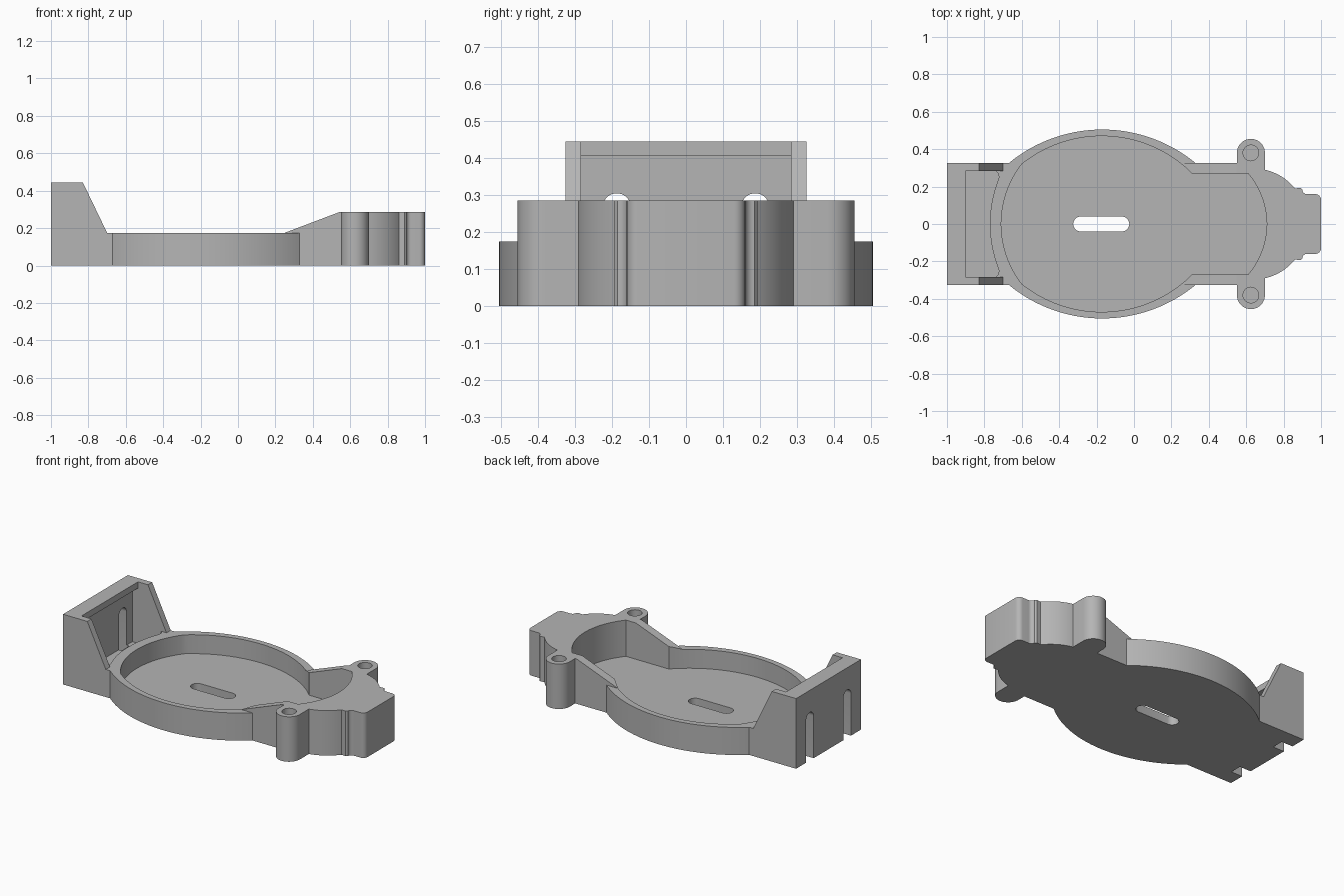
import bpy, bmesh, math
from mathutils import Vector

cube = bpy.data.objects.get("Cube")
if cube:
    bpy.data.objects.remove(cube, do_unlink=True)

grey = bpy.data.materials.new("plain_grey")
grey.use_nodes = True
COLOUR = (0.46, 0.46, 0.46, 1)
grey.diffuse_color = COLOUR
grey.node_tree.nodes["Principled BSDF"].inputs["Base Color"].default_value = COLOUR


def arc(a, b, c, n=32):
    """Points of the circular arc from a to c passing through b."""
    a, b, c = Vector(a), Vector(b), Vector(c)
    u, v = b - a, c - a
    d = 2 * (u.x * v.y - u.y * v.x)
    uu, vv = u.length_squared, v.length_squared
    centre = a + Vector((v.y * uu - u.y * vv, u.x * vv - v.x * uu)) / d
    r = (a - centre).length
    start = math.atan2(*(a - centre).yx)
    sweep = (math.atan2(*(c - centre).yx) - start) % math.tau
    if d < 0:
        sweep -= math.tau
    return [(centre.x + r * math.cos(start + sweep * i / n),
             centre.y + r * math.sin(start + sweep * i / n)) for i in range(n + 1)]


def mirrored(half):
    """Close a half outline by mirroring it across the long axis."""
    return half + [(x, -y) for x, y in reversed(half) if abs(y) > 1e-5]


def prism(name, outline, low, high, axis="z"):
    """Extrude an outline along z (x, y points), y (x, z) or x (y, z)."""
    place = {"z": lambda p, t: (p[0], p[1], t),
             "y": lambda p, t: (p[0], t, p[1]),
             "x": lambda p, t: (t, p[0], p[1])}[axis]
    bm = bmesh.new()
    face = bm.faces.new([bm.verts.new(place(p, low)) for p in outline])
    new = bmesh.ops.extrude_face_region(bm, geom=[face])["geom"]
    shift = Vector(place((0, 0), high - low))
    bmesh.ops.translate(bm, vec=shift, verts=[g for g in new if isinstance(g, bmesh.types.BMVert)])
    bmesh.ops.recalc_face_normals(bm, faces=bm.faces)
    mesh = bpy.data.meshes.new(name)
    bm.to_mesh(mesh)
    bm.free()
    mesh.materials.append(grey)
    obj = bpy.data.objects.new(name, mesh)
    bpy.context.collection.objects.link(obj)
    return obj


def combine(body, tool, operation):
    """Apply one boolean and remove the tool."""
    mod = body.modifiers.new("combine", "BOOLEAN")
    mod.operation, mod.solver, mod.object = operation, "EXACT", tool
    bpy.context.view_layer.update()
    result = bpy.data.meshes.new_from_object(
        body.evaluated_get(bpy.context.evaluated_depsgraph_get()))
    body.modifiers.clear()
    body.data = result
    bpy.data.objects.remove(tool, do_unlink=True)


RIM, HEAD, WALL, FLOOR = 0.175, 0.285, 0.445, 0.055
HALF = 0.325

# Rounded dish
body = prism("tray_body", mirrored(arc((-0.67, HALF), (-0.17, 0.505), (0.33, HALF), 48)), 0, RIM)

# Sloping rails, end wall with slanted cheeks, and head with two screw ears
rails = prism("rails", [(-0.2, 0), (0.6, 0), (0.6, HEAD), (0.54, HEAD), (0.25, RIM), (-0.2, RIM)],
              -HALF, HALF, "y")
end_block = prism("end_block", [(-1, 0), (-0.5, 0), (-0.5, RIM), (-0.7, RIM), (-0.83, WALL), (-1, WALL)],
                  -HALF, HALF, "y")
head_half = (arc((0.55, 0.38), (0.625, 0.455), (0.7, 0.38), 24)
             + arc((0.7, 0.29), (0.79, 0.253), (0.86, 0.19), 12)
             + [(0.89, 0.193)] + arc((0.9, 0.185), (0.908, 0.166), (0.925, 0.16), 6)
             + arc((0.97, 0.16), (0.991, 0.151), (1, 0.13), 6))
head = prism("head", mirrored(head_half), 0, HEAD)
for part in (rails, end_block, head):
    combine(body, part, "UNION")

# Main pocket
pocket = mirrored(arc((-0.71, 0), (-0.683, 0.165), (-0.6, 0.32), 16)
                  + arc((-0.6, 0.32), (-0.17, 0.47), (0.31, 0.27), 40)[1:]
                  + arc((0.61, 0.27), (0.685, 0.14), (0.71, 0), 16))
combine(body, prism("pocket", pocket, FLOOR, 1), "DIFFERENCE")

# Recess behind the end wall, opening above the rim and undercut below the lip
recess = mirrored([(-0.9, 0.283), (-0.74, 0.283), (-0.725, 0.27), (-0.722, 0.25)]
                  + arc((-0.728, 0.23), (-0.76, 0.115), (-0.77, 0), 12))
combine(body, prism("recess", recess, FLOOR, 1), "DIFFERENCE")
opening = [(-0.9, -0.283), (-0.6, -0.283), (-0.6, 0.283), (-0.9, 0.283)]
combine(body, prism("opening", opening, RIM, 1), "DIFFERENCE")
undercut = [(-0.94, -0.283), (-0.88, -0.283), (-0.88, 0.283), (-0.94, 0.283)]
combine(body, prism("undercut", undercut, FLOOR, 0.405), "DIFFERENCE")

# Cable slots in the end wall and blind screw holes in the ears
for side in (-1, 1):
    y = side * 0.187
    slot = [(y - 0.038, -0.1)] + arc((y - 0.038, 0.267), (y, 0.305), (y + 0.038, 0.267), 16) \
        + [(y + 0.038, -0.1)]
    combine(body, prism("cable_slot", slot, -1.1, -0.92, "x"), "DIFFERENCE")
    hole = [(0.625 + 0.042 * math.cos(math.tau * i / 32),
             side * 0.38 + 0.042 * math.sin(math.tau * i / 32)) for i in range(32)]
    combine(body, prism("screw_hole", hole, 0.06, 1), "DIFFERENCE")

# Oblong hole through the floor
oblong = mirrored(arc((-0.325, 0), (-0.313, 0.028), (-0.285, 0.04), 8)
                  + arc((-0.065, 0.04), (-0.037, 0.028), (-0.025, 0), 8))
combine(body, prism("floor_hole", oblong, -0.1, 0.15), "DIFFERENCE")

# Smooth curved walls, crisp edges
bpy.ops.object.select_all(action="DESELECT")
body.select_set(True)
bpy.context.view_layer.objects.active = body
bpy.ops.object.shade_smooth_by_angle(angle=math.radians(25))
